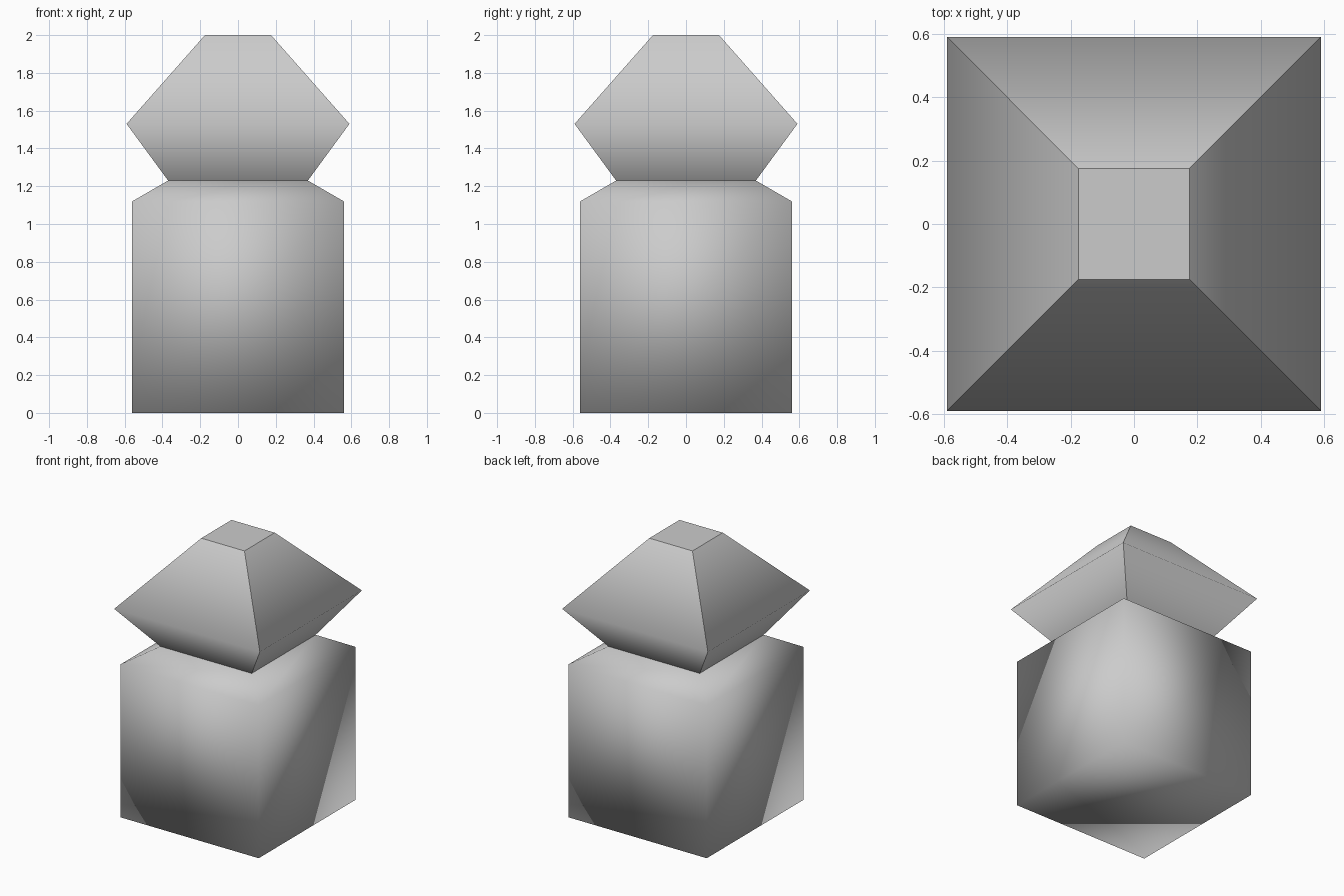
import bpy, bmesh

if "Cube" in bpy.data.objects:
    bpy.data.objects.remove(bpy.data.objects["Cube"])

grey = bpy.data.materials.new("plain grey")
grey.diffuse_color = (0.6, 0.6, 0.6, 1)
grey.use_nodes = True
grey.node_tree.nodes["Principled BSDF"].inputs["Base Color"].default_value = grey.diffuse_color


def stack(name, rings, cap_bottom, cap_top, is_sharp):
    """Square tower through (half width, height) rings, smooth except chosen edges."""
    bm = bmesh.new()
    loops = [[bm.verts.new((sx * r, sy * r, z))
              for sx, sy in ((-1, -1), (1, -1), (1, 1), (-1, 1))]
             for r, z in rings]
    for low, high in zip(loops, loops[1:]):
        for i in range(4):
            j = (i + 1) % 4
            bm.faces.new((low[i], low[j], high[j], high[i]))
    if cap_bottom:
        bm.faces.new(loops[0][::-1])
    if cap_top:
        bm.faces.new(loops[-1])
    for f in bm.faces:
        f.smooth = True
    for e in bm.edges:
        e.smooth = not is_sharp(e)
    mesh = bpy.data.meshes.new(name)
    bm.to_mesh(mesh)
    bm.free()
    mesh.materials.append(grey)
    obj = bpy.data.objects.new(name, mesh)
    bpy.context.collection.objects.link(obj)
    return obj


# Square body with bevelled shoulders, softly shaded all over
stack("body", [(0.56, 0), (0.56, 1.12), (0.37, 1.23)], True, False, lambda e: False)


# Faceted head: only the widest ring is softly shaded
def head_sharp(e):
    return not all(abs(v.co.z - 1.53) < 0.01 for v in e.verts)


stack("head", [(0.37, 1.23), (0.59, 1.53), (0.175, 2.0)], False, True, head_sharp)
